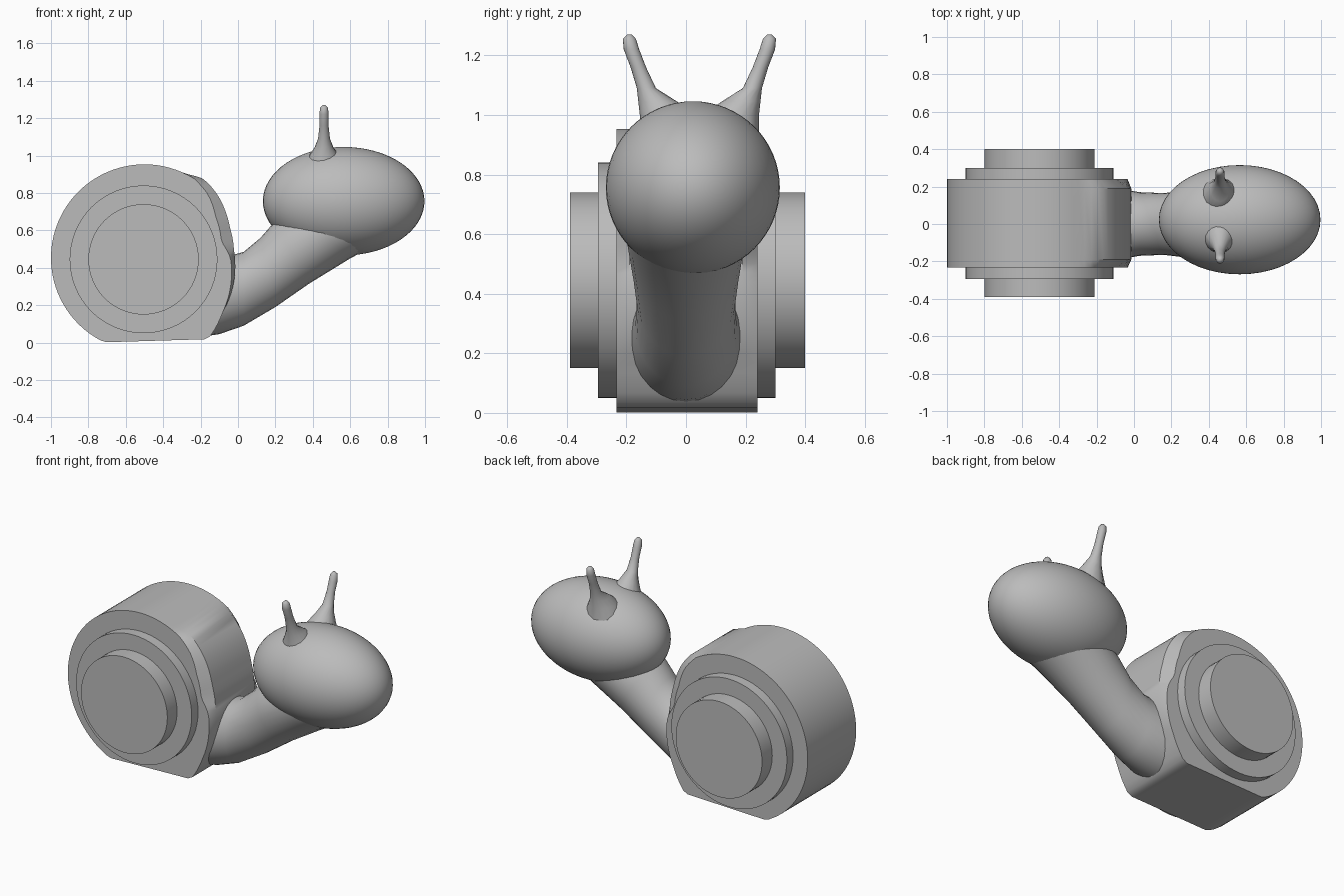
import bpy, bmesh, math
from mathutils import Vector

old = bpy.data.objects.get("Cube")
if old:
    bpy.data.objects.remove(old, do_unlink=True)

# Single clay colour
clay = bpy.data.materials.new("clay grey")
clay.use_nodes = True
CLAY = (0.5, 0.5, 0.5, 1)
clay.diffuse_color = CLAY
clay.node_tree.nodes["Principled BSDF"].inputs["Base Color"].default_value = CLAY


def finish(ob, angle=35):
    ob.data.materials.clear()
    ob.data.materials.append(clay)
    bpy.ops.object.select_all(action='DESELECT')
    ob.select_set(True)
    bpy.context.view_layer.objects.active = ob
    bpy.ops.object.shade_smooth_by_angle(angle=math.radians(angle))


def loft(name, rings, angle=35):
    """Skin a list of equal-length point rings and cap both ends."""
    bm = bmesh.new()
    loops = [[bm.verts.new(p) for p in ring] for ring in rings]
    n = len(rings[0])
    for a, b in zip(loops, loops[1:]):
        for i in range(n):
            j = (i + 1) % n
            bm.faces.new((a[i], a[j], b[j], b[i]))
    bm.faces.new(loops[0])
    bm.faces.new(loops[-1])
    bmesh.ops.recalc_face_normals(bm, faces=bm.faces)
    me = bpy.data.meshes.new(name)
    bm.to_mesh(me)
    bm.free()
    ob = bpy.data.objects.new(name, me)
    bpy.context.collection.objects.link(ob)
    finish(ob, angle)


def ellipse_ring(centre, u, v, n=28):
    c, u, v = Vector(centre), Vector(u), Vector(v)
    return [c + u * math.cos(math.tau * i / n) + v * math.sin(math.tau * i / n)
            for i in range(n)]


def radius_at(deg, table):
    for (a0, r0), (a1, r1) in zip(table, table[1:]):
        if a0 <= deg <= a1:
            return r0 + (r1 - r0) * (deg - a0) / (a1 - a0)
    return 0.5


# Shell drum: round, flat underneath, swollen around the mouth
MOUTH = [(-90, 0.5), (-70, 0.54), (-50, 0.547), (-35, 0.51), (-15, 0.495),
         (5, 0.48), (20, 0.485), (40, 0.515), (53, 0.528), (58, 0.515), (64, 0.5)]
RIM = [(-90, 0.5), (-70, 0.54), (-50, 0.547), (-35, 0.51), (-15, 0.48),
       (0, 0.46), (12, 0.42), (30, 0.44), (45, 0.48), (58, 0.5)]


def drum_ring(y, table):
    ring = []
    for k in range(90):
        deg = -90 + 4 * k
        r, t = radius_at(deg, table), math.radians(deg)
        x, z = -0.5 + r * math.cos(t), 0.453 + r * math.sin(t)
        ring.append((x, y, max(z, 0.03 * (x + 0.77))))
    return ring


loft("shell_drum", [drum_ring(-0.233, RIM), drum_ring(-0.19, MOUTH),
                    drum_ring(0.19, MOUTH), drum_ring(0.24, RIM)])

# Stepped discs on both sides of the shell
for name, r, y0, y1 in (("shell_step", 0.395, -0.295, 0.3),
                        ("shell_hub", 0.295, -0.39, 0.4)):
    bpy.ops.mesh.primitive_cylinder_add(
        vertices=64, radius=r, depth=y1 - y0,
        location=(-0.505, (y0 + y1) / 2, 0.445), rotation=(math.pi / 2, 0, 0))
    ob = bpy.context.object
    ob.name = name
    finish(ob)

# Neck: each section has a top point, a bottom point and a half width
sections = [((-0.25, 0.42), (-0.2, 0.03), 0.2), ((-0.06, 0.46), (-0.1, 0.045), 0.19),
            ((0.03, 0.485), (0.03, 0.09), 0.17), ((0.12, 0.56), (0.2, 0.19), 0.165),
            ((0.19, 0.64), (0.38, 0.315), 0.18), ((0.3, 0.72), (0.6, 0.45), 0.2),
            ((0.45, 0.75), (0.75, 0.53), 0.2)]
neck = []
for (tx, tz), (bx, bz), w in sections:
    neck.append(ellipse_ring(((tx + bx) / 2, 0, (tz + bz) / 2), (0, w, 0),
                             ((tx - bx) / 2, 0, (tz - bz) / 2)))
loft("neck", neck, 60)

# Head
bpy.ops.mesh.primitive_uv_sphere_add(segments=48, ring_count=32, radius=1,
                                     location=(0.565, 0.023, 0.756))
head = bpy.context.object
head.name = "head"
head.scale = (0.432, 0.292, 0.29)
finish(head, 60)

# Eye stalks: sideways offset, height, x radius, y radius
stalk = [(0.1, 0.93, 0.11, 0.1), (0.105, 1.0, 0.08, 0.095), (0.14, 1.045, 0.05, 0.065),
         (0.178, 1.09, 0.032, 0.032), (0.205, 1.16, 0.024, 0.026),
         (0.228, 1.22, 0.025, 0.026), (0.235, 1.255, 0.021, 0.022),
         (0.235, 1.27, 0.008, 0.008)]
for name, side in (("left_stalk", -1), ("right_stalk", 1)):
    loft(name, [ellipse_ring((0.46, 0.045 + side * off, z), (rx, 0, 0), (0, ry, 0), 16)
                for off, z, rx, ry in stalk], 60)
